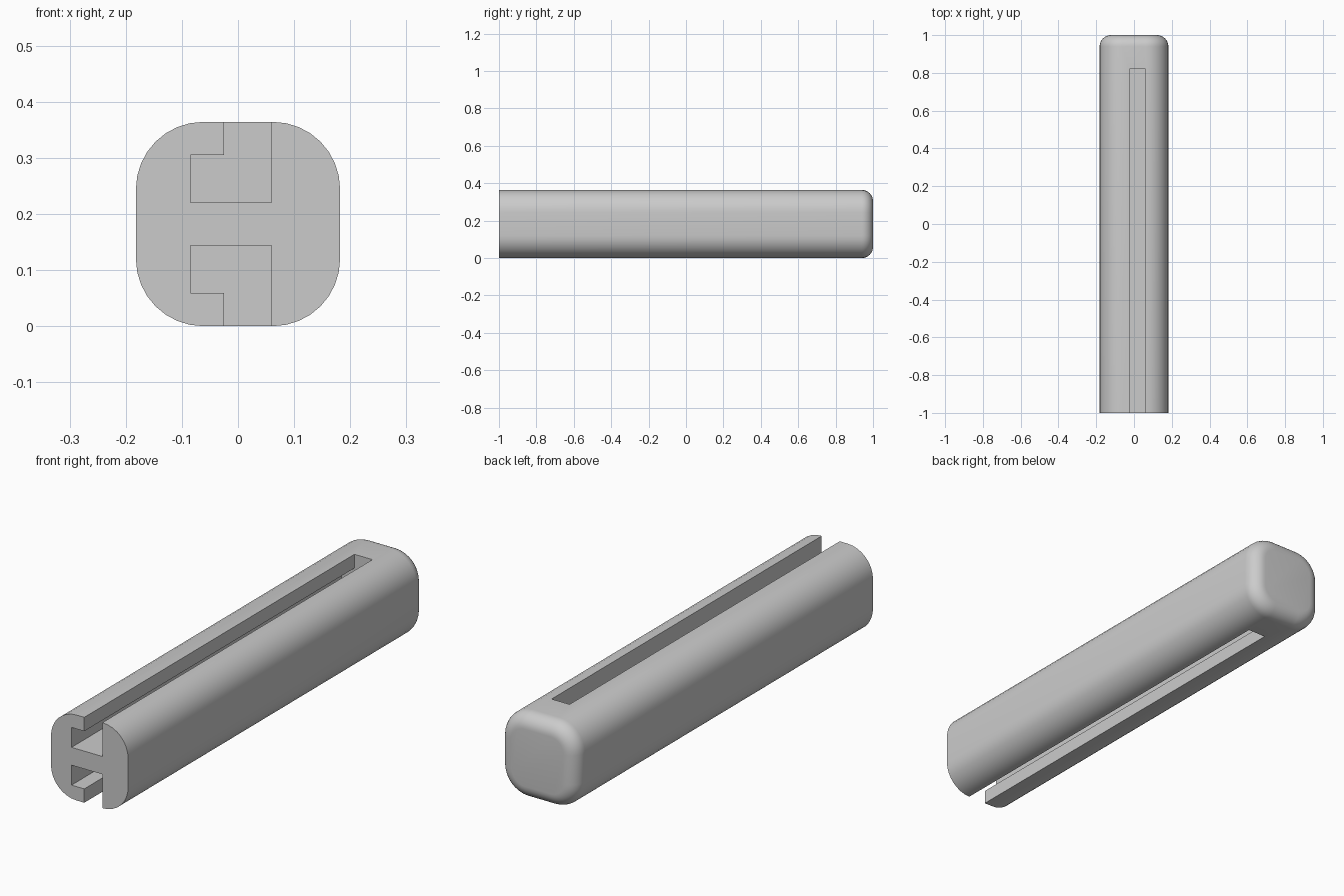
import bpy, bmesh
from math import sin, cos, pi

cube = bpy.data.objects.get("Cube")
if cube:
    bpy.data.objects.remove(cube, do_unlink=True)

HALF, CORNER, END_ROUND = 0.182, 0.12, 0.06
STEPS = 8

grey = bpy.data.materials.new("light_grey")
grey.use_nodes = True
colour = (0.6, 0.6, 0.6, 1)
grey.diffuse_color = colour
grey.node_tree.nodes["Principled BSDF"].inputs["Base Color"].default_value = colour


def rounded_square(inset):
    """Outline in x, z, with rounded corners."""
    core, radius = HALF - CORNER, CORNER - inset
    points = []
    for i, (sx, sz) in enumerate([(1, 1), (-1, 1), (-1, -1), (1, -1)]):
        for s in range(STEPS + 1):
            a = (i + s / STEPS) * pi / 2
            points.append((sx * core + radius * cos(a), HALF + sz * core + radius * sin(a)))
    return points


def loft(name, sections):
    """Join matching outlines placed along y and cap both ends."""
    bm = bmesh.new()
    rings = [[bm.verts.new((x, y, z)) for x, z in outline] for y, outline in sections]
    for a, b in zip(rings, rings[1:]):
        for i in range(len(a)):
            j = (i + 1) % len(a)
            bm.faces.new((a[i], a[j], b[j], b[i]))
    bm.faces.new(rings[0])
    bm.faces.new(rings[-1])
    bmesh.ops.recalc_face_normals(bm, faces=bm.faces)
    mesh = bpy.data.meshes.new(name)
    bm.to_mesh(mesh)
    bm.free()
    mesh.materials.append(grey)
    obj = bpy.data.objects.new(name, mesh)
    bpy.context.collection.objects.link(obj)
    return obj


# Bar with a flat front and a rounded back end
sections = [(-1, rounded_square(0))]
for s in range(STEPS + 1):
    a = s / STEPS * pi / 2
    sections.append((1 - END_ROUND + END_ROUND * sin(a), rounded_square(END_ROUND * (1 - cos(a)))))
bar = loft("slotted_bar", sections)

# L-shaped slots, mirrored top and bottom
slot = [(-0.085, 0.038), (0.06, 0.038), (0.06, 0.25), (-0.025, 0.25), (-0.025, 0.123), (-0.085, 0.123)]
cutters = []
for name, side in (("top_slot_cutter", 1), ("bottom_slot_cutter", -1)):
    outline = [(x, HALF + side * z) for x, z in slot]
    cutter = loft(name, [(-1.1, outline), (0.82, outline)])
    cutter.hide_render = True
    cutters.append(cutter)
    cut = bar.modifiers.new(name, 'BOOLEAN')
    cut.operation, cut.solver, cut.object = 'DIFFERENCE', 'EXACT', cutter

# Bake the cuts and remove the cutters
bpy.ops.object.select_all(action='DESELECT')
bpy.context.view_layer.objects.active = bar
bar.select_set(True)
for name in [m.name for m in bar.modifiers]:
    bpy.ops.object.modifier_apply(modifier=name)
for cutter in cutters:
    bpy.data.objects.remove(cutter, do_unlink=True)
bpy.ops.object.shade_smooth_by_angle(angle=pi / 6)
